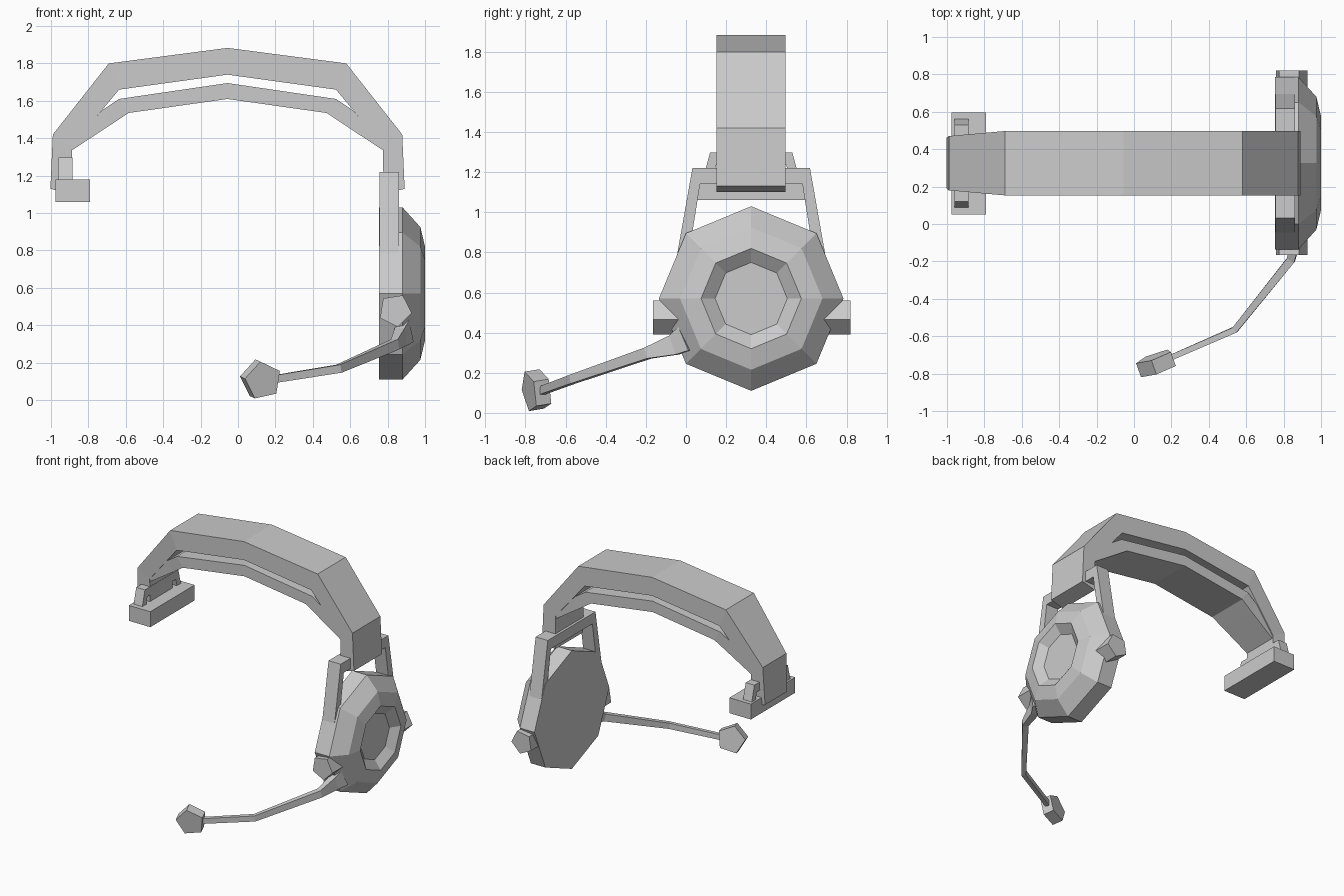
import bpy, bmesh, math
from mathutils import Vector

if "Cube" in bpy.data.objects:
    bpy.data.objects.remove(bpy.data.objects["Cube"])

CY = 0.325    # depth centre of the headset
CX = -0.056   # middle of the headband


def loft(name, rings):
    """Flat-shaded mesh skinned through equal-sized rings, capped at both ends."""
    bm = bmesh.new()
    loops = [[bm.verts.new(p) for p in r] for r in rings]
    n = len(rings[0])
    for a, b in zip(loops, loops[1:]):
        for i in range(n):
            j = (i + 1) % n
            bm.faces.new((a[i], a[j], b[j], b[i]))
    bm.faces.new(loops[0])
    bm.faces.new(loops[-1])
    bmesh.ops.recalc_face_normals(bm, faces=bm.faces)
    me = bpy.data.meshes.new(name)
    bm.to_mesh(me)
    bm.free()
    ob = bpy.data.objects.new(name, me)
    bpy.context.collection.objects.link(ob)
    return ob


def arch(name, outer, inner, right_w, left_w):
    """Band mirrored about CX; half profiles run from the end to the middle."""
    rings = []
    stations = [(1, o, i, w) for o, i, w in zip(outer, inner, right_w)]
    stations += [(-1, o, i, w) for o, i, w in zip(outer, inner, left_w)][-2::-1]
    for s, o, i, w in stations:
        rings.append([(CX + s * p[0], CY + k * w, p[1])
                      for p, k in ((o, -1), (o, 1), (i, 1), (i, -1))])
    return loft(name, rings)


def stirrup(name, x0, x1, outer, inner):
    """U-shaped bracket mirrored about CY; points are (half width, z)."""
    rings = []
    for s, o, i in [(-1, o, i) for o, i in zip(outer, inner)] + \
                   [(1, o, i) for o, i in zip(outer[::-1], inner[::-1])]:
        rings.append([(x, CY + s * p[0], p[1])
                      for x, p in ((x0, o), (x1, o), (x1, i), (x0, i))])
    return loft(name, rings)


def prism(name, centre, axis, r, depth, sides, turn):
    """Regular prism along an axis."""
    c, a = Vector(centre), Vector(axis).normalized()
    u = Vector((0, 0, 1)).cross(a).normalized()
    if u.x < 0:
        u = -u
    v = u.cross(a)
    if v.z < 0:
        v = -v
    ang = [math.radians(turn) + math.tau * i / sides for i in range(sides)]
    return loft(name, [[c + a * d + r * (u * math.cos(t) + v * math.sin(t)) for t in ang]
                       for d in (-depth / 2, depth / 2)])


# Headband shell and the inner strap
arch("headband",
     [(.947, 1.13), (.934, 1.42), (.635, 1.80), (0, 1.883)],
     [(.835, 1.10), (.83, 1.36), (.58, 1.66), (0, 1.74)],
     [.172] * 4, [.135, .145, .172, .172])
arch("inner_strap",
     [(.84, 1.355), (.67, 1.55), (.58, 1.61), (0, 1.695)],
     [(.828, 1.338), (.62, 1.475), (.53, 1.535), (0, 1.61)],
     [.165] * 4, [.138, .155, .165, .165])

# Temple pad and its bracket on the left
loft("temple_pad", [[(x, y, z) for x, y in ((-.975, .05), (-.79, .05), (-.79, .595), (-.975, .595))]
                    for z in (1.06, 1.18)])
stirrup("pad_bracket", -.96, -.885,
        [(.245, 1.15), (.205, 1.298)], [(.195, 1.15), (.175, 1.235)])

# Yoke holding the ear cup
stirrup("ear_yoke", .757, .862,
        [(.385, .70), (.293, 1.22)], [(.325, .70), (.255, 1.14)])

# Octagonal ear cup with a recessed centre
cup = [(.755, .46), (.88, .46), (.975, .355), (1.0, .25), (.95, .18)]
loft("ear_cup", [[(x, CY + r * math.cos(i * math.tau / 8), .57 + r * math.sin(i * math.tau / 8))
                  for i in range(8)] for x, r in cup])

# Pivot knobs on both sides of the cup
for label, y in (("front", -.065), ("back", .72)):
    prism("pivot_knob_" + label, (.84, y, .48), (0, 1, 0), .09, .20, 5, 63)

# Microphone boom: centre, half thickness, half height
boom = [((.90, 0, .37), .03, .065), ((.87, -.06, .338), .028, .05),
        ((.84, -.19, .298), .022, .028), ((.54, -.565, .168), .017, .022),
        ((.15, -.735, .105), .015, .02)]
rings = []
for k, (p, w, h) in enumerate(boom):
    a, b = boom[max(k - 1, 0)][0], boom[min(k + 1, len(boom) - 1)][0]
    t = (Vector(b) - Vector(a)).normalized()
    side = t.cross(Vector((0, 0, 1))).normalized()
    up = side.cross(t)
    rings.append([Vector(p) + side * w * i + up * h * j
                  for i, j in ((-1, -1), (1, -1), (1, 1), (-1, 1))])
loft("mic_boom", rings)

# Microphone capsule
prism("mic_capsule", (.122, -.745, .11), (.33, -.92, -.15), .105, .08, 5, 102)
